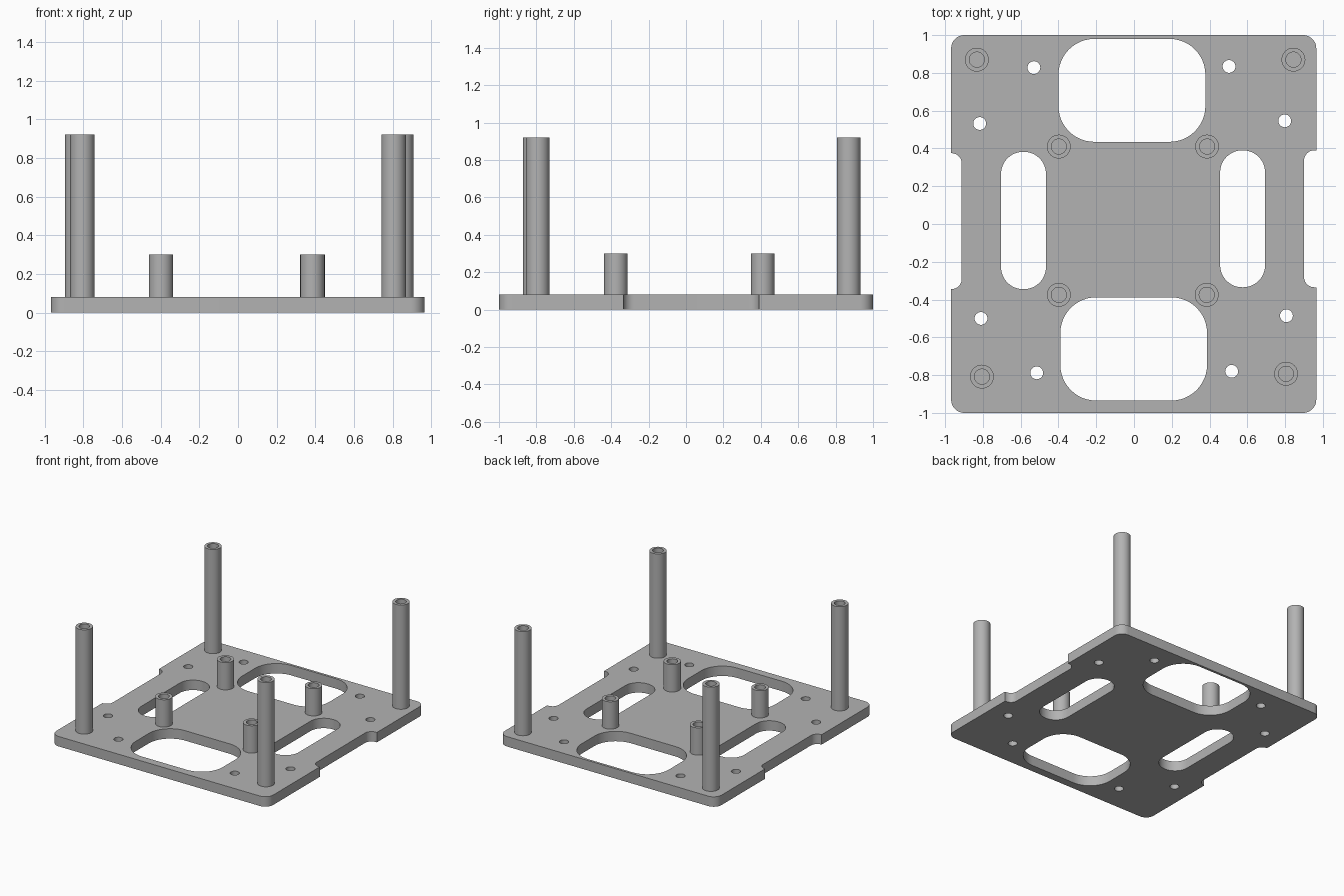
import bpy
import bmesh
from math import pi, cos, sin
from mathutils import Vector

cube = bpy.data.objects.get("Cube")
if cube:
    bpy.data.objects.remove(cube, do_unlink=True)

THICK = 0.08
grey = bpy.data.materials.new("plain grey")
grey.use_nodes = True
colour = (0.45, 0.45, 0.45, 1)
grey.diffuse_color = colour
grey.node_tree.nodes["Principled BSDF"].inputs["Base Color"].default_value = colour


def fillet(corners, steps=12):
    """Round each right-angled corner (x, y, radius) of a closed outline."""
    out = []
    for i, (x, y, r) in enumerate(corners):
        p = Vector((x, y))
        if r == 0:
            out.append(p)
            continue
        before = (Vector(corners[i - 1][:2]) - p).normalized()
        after = (Vector(corners[(i + 1) % len(corners)][:2]) - p).normalized()
        for k in range(steps + 1):
            a = k / steps * pi / 2
            out.append(p + r * (before * (1 - sin(a)) + after * (1 - cos(a))))
    return out


def rounded_rect(x0, x1, y0, y1, r):
    return fillet([(x0, y0, r), (x1, y0, r), (x1, y1, r), (x0, y1, r)])


def circle(x, y, r, n=32):
    return [Vector((x + r * cos(2 * pi * k / n), y + r * sin(2 * pi * k / n)))
            for k in range(n)]


def smooth(obj):
    bpy.ops.object.select_all(action='DESELECT')
    obj.select_set(True)
    bpy.context.view_layer.objects.active = obj
    bpy.ops.object.shade_smooth_by_angle(angle=pi / 6)


def extruded(name, loops, height):
    """Solid plate from an outline and its holes."""
    curve = bpy.data.curves.new(name, 'CURVE')
    curve.dimensions = '2D'
    curve.fill_mode = 'BOTH'
    curve.extrude = height / 2
    for loop in loops:
        spline = curve.splines.new('POLY')
        spline.points.add(len(loop) - 1)
        for point, co in zip(spline.points, loop):
            point.co = (co.x, co.y, 0, 1)
        spline.use_cyclic_u = True
    temp = bpy.data.objects.new(name + " outline", curve)
    bpy.context.collection.objects.link(temp)
    graph = bpy.context.evaluated_depsgraph_get()
    mesh = bpy.data.meshes.new_from_object(temp.evaluated_get(graph))
    bpy.data.objects.remove(temp, do_unlink=True)
    bm = bmesh.new()
    bm.from_mesh(mesh)
    bmesh.ops.remove_doubles(bm, verts=bm.verts, dist=0.0001)
    bmesh.ops.translate(bm, verts=bm.verts, vec=(0, 0, height / 2))
    bmesh.ops.recalc_face_normals(bm, faces=bm.faces)
    bm.to_mesh(mesh)
    bm.free()
    mesh.materials.clear()
    mesh.materials.append(grey)
    obj = bpy.data.objects.new(name, mesh)
    bpy.context.collection.objects.link(obj)
    smooth(obj)


def standoff(name, x, y, top, outer=0.063, bore=0.04, n=32):
    """Hollow post: profile turned about its axis, bore open at the top."""
    bm = bmesh.new()
    height = top - THICK
    profile = [(outer, 0), (outer, height), (bore, height), (bore, 0.002)]
    rings = [[bm.verts.new((v.x, v.y, z)) for v in circle(0, 0, r, n)]
             for r, z in profile]
    for low, high in zip(rings, rings[1:]):
        for k in range(n):
            j = (k + 1) % n
            bm.faces.new((low[k], low[j], high[j], high[k]))
    bm.faces.new(rings[-1])
    bm.faces.new(rings[0][::-1])
    bmesh.ops.recalc_face_normals(bm, faces=bm.faces)
    mesh = bpy.data.meshes.new(name)
    bm.to_mesh(mesh)
    bm.free()
    mesh.materials.append(grey)
    obj = bpy.data.objects.new(name, mesh)
    obj.location = (x, y, THICK)
    bpy.context.collection.objects.link(obj)
    smooth(obj)


# Base plate outline with a notch in each side
L, R, c, n = -0.968, 0.965, 0.07, 0.055
outline = fillet([
    (L, -1, c), (R, -1, c),
    (R, -0.335, 0), (0.9, -0.335, n), (0.9, 0.39, n), (R, 0.39, 0),
    (R, 1, c), (L, 1, c),
    (L, 0.375, 0), (-0.912, 0.375, n), (-0.912, -0.345, n), (L, -0.345, 0)])

# Two large windows and two long slots
openings = [
    rounded_rect(-0.4, 0.378, 0.435, 0.98, 0.19),
    rounded_rect(-0.39, 0.387, -0.935, -0.388, 0.19),
    rounded_rect(-0.704, -0.466, -0.345, 0.382, 0.117),
    rounded_rect(0.456, 0.694, -0.335, 0.39, 0.117)]

# Screw holes
screw_holes = [(-0.53, 0.828), (-0.817, 0.532), (0.503, 0.834), (0.798, 0.546),
               (-0.81, -0.5), (-0.515, -0.788), (0.807, -0.486), (0.517, -0.78)]
openings += [circle(x, y, 0.034, 24) for x, y in screw_holes]
extruded("base_plate", [outline] + openings, THICK)

# Tall corner posts and short inner posts
sides = ("back_right", "back_left", "front_right", "front_left")
tall = [(-0.832, 0.87), (0.844, 0.87), (-0.805, -0.808), (0.805, -0.793)]
short = [(-0.398, 0.41), (0.387, 0.41), (-0.398, -0.375), (0.385, -0.375)]
for side, t, s in zip(sides, tall, short):
    standoff("tall_post_" + side, *t, 0.92)
    standoff("short_post_" + side, *s, 0.3)
